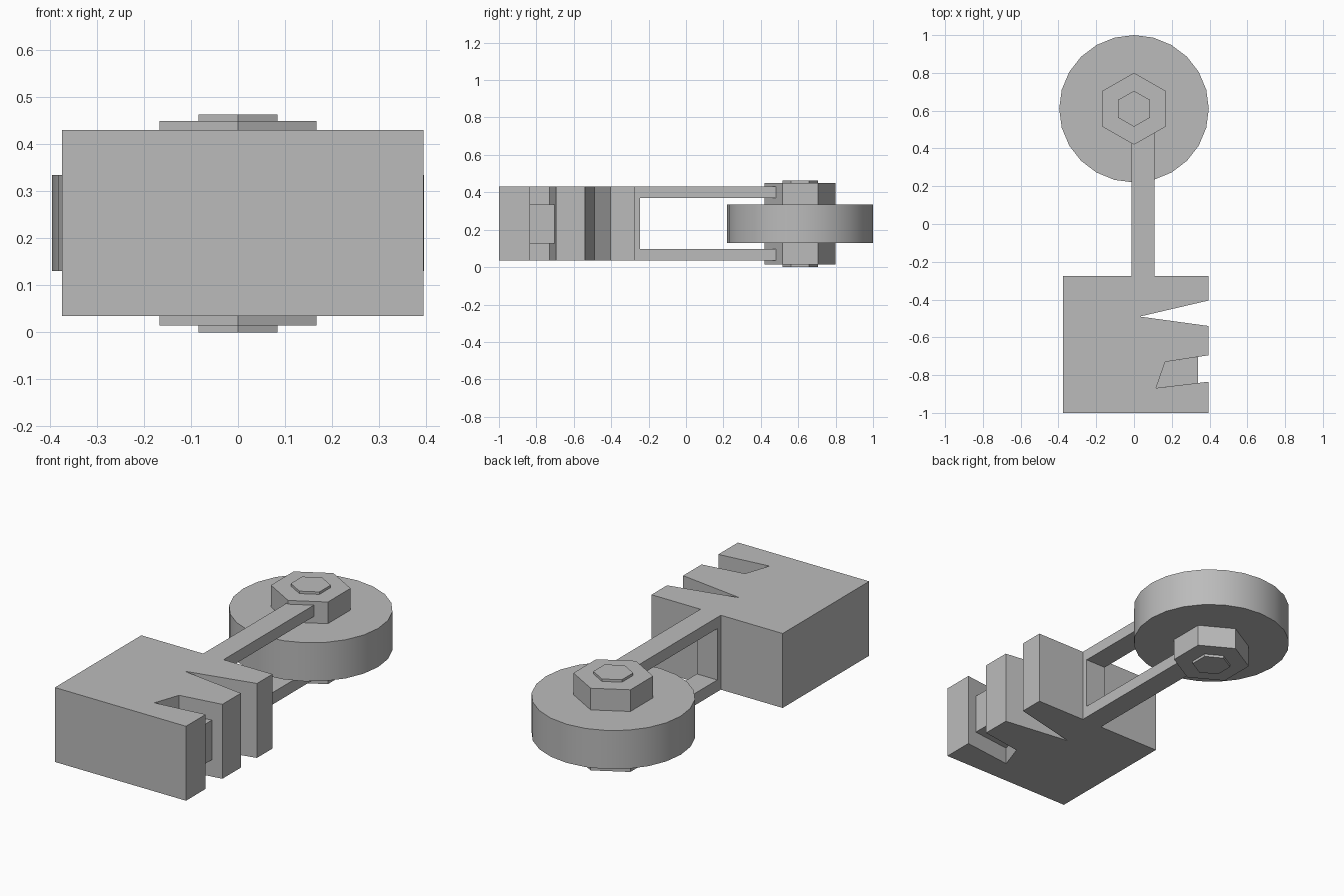
import bpy
import bmesh
import math

cube = bpy.data.objects.get("Cube")
if cube:
    bpy.data.objects.remove(cube, do_unlink=True)

grey = bpy.data.materials.new("plain grey")
grey.use_nodes = True
GREY = (0.5, 0.5, 0.5, 1)
grey.diffuse_color = GREY
grey.node_tree.nodes["Principled BSDF"].inputs["Base Color"].default_value = GREY


def extrude(name, outline, z0, z1):
    """Solid prism from an outline in the ground plane."""
    bm = bmesh.new()
    face = bm.faces.new([bm.verts.new((x, y, z0)) for x, y in outline])
    top = bmesh.ops.extrude_face_region(bm, geom=[face])["geom"]
    verts = [v for v in top if isinstance(v, bmesh.types.BMVert)]
    bmesh.ops.translate(bm, verts=verts, vec=(0, 0, z1 - z0))
    bmesh.ops.recalc_face_normals(bm, faces=bm.faces)
    mesh = bpy.data.meshes.new(name)
    bm.to_mesh(mesh)
    bm.free()
    mesh.materials.append(grey)
    obj = bpy.data.objects.new(name, mesh)
    bpy.context.collection.objects.link(obj)
    return obj


def disc(name, sides, rx, ry, z0, z1):
    """Regular prism around the axle, with one corner facing the back."""
    angles = [2 * math.pi * i / sides for i in range(sides)]
    return extrude(name, [(rx * math.sin(a), AXLE_Y + ry * math.cos(a)) for a in angles], z0, z1)


def rect(x0, x1, y0, y1):
    return [(x0, y0), (x1, y0), (x1, y1), (x0, y1)]


AXLE_Y = 0.61
LOW, HIGH = 0.035, 0.43
LEFT, RIGHT, BACK = 0.395, -0.375, -0.275

# Block with a wedge notch and a hooked slot cut into its left side
extrude("body_block", [
    (RIGHT, -1), (LEFT, -1), (LEFT, -0.835), (0.117, -0.868), (0.165, -0.73),
    (LEFT, -0.695), (LEFT, -0.54), (0.03, -0.49), (LEFT, -0.405),
    (LEFT, BACK), (RIGHT, BACK)], LOW, HIGH)

# Key filling the inner part of the slot
extrude("slot_key", [(0.117, -0.868), (0.34, -0.8415), (0.34, -0.7035), (0.165, -0.73)], 0.125, 0.335)

# Fork: web plate on the block and two arms reaching the axle
extrude("fork_web", rect(-0.012, 0.108, BACK - 0.02, -0.245), 0.05, 0.415)
for name, z0, z1 in (("lower_arm", LOW, 0.098), ("upper_arm", 0.37, HIGH)):
    extrude(name, rect(-0.012, 0.108, BACK - 0.02, 0.55), z0, z1)

# Wheel with hexagonal axle nut and raised bolt ends
wheel = disc("wheel", 24, 0.396, 0.39, 0.13, 0.335)
disc("axle_nut", 6, 0.193, 0.19, 0.014, 0.45)
disc("axle_bolt", 6, 0.097, 0.095, 0, 0.463)

bpy.ops.object.select_all(action="DESELECT")
wheel.select_set(True)
bpy.context.view_layer.objects.active = wheel
bpy.ops.object.shade_smooth_by_angle(angle=math.radians(30))
